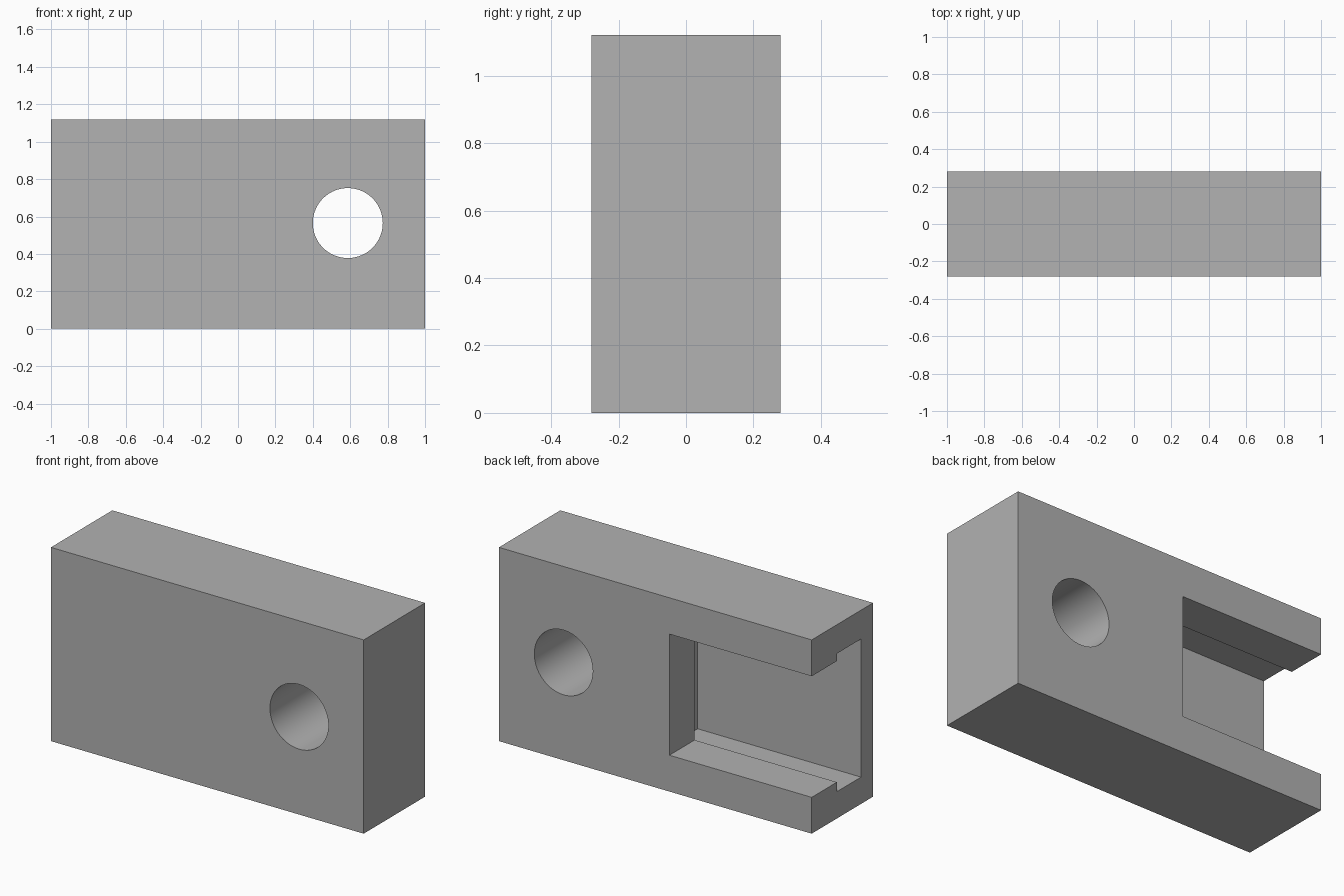
import bpy
import math

cube = bpy.data.objects.get("Cube")
if cube:
    bpy.data.objects.remove(cube, do_unlink=True)

LENGTH, DEPTH, HEIGHT = 2.0, 0.56, 1.12
END, BACK = -LENGTH / 2, DEPTH / 2
PAST = 0.1  # how far cutters poke out of the block

grey = bpy.data.materials.new("grey")
grey.use_nodes = True
colour = (0.445, 0.445, 0.445, 1)
grey.diffuse_color = colour
grey.node_tree.nodes["Principled BSDF"].inputs["Base Color"].default_value = colour


def box(name, x, y, z):
    """Box spanning the given (low, high) ranges."""
    spans = (x, y, z)
    bpy.ops.mesh.primitive_cube_add(size=1, location=[sum(s) / 2 for s in spans])
    ob = bpy.context.object
    ob.name = name
    ob.scale = [s[1] - s[0] for s in spans]
    bpy.ops.object.transform_apply(location=True, rotation=True, scale=True)
    ob.data.materials.append(grey)
    return ob


def cut(target, cutter):
    """Subtract the cutter, then discard it."""
    cutter.hide_render = True
    mod = target.modifiers.new("cut", 'BOOLEAN')
    mod.operation = 'DIFFERENCE'
    mod.solver = 'EXACT'
    mod.object = cutter
    bpy.context.view_layer.objects.active = target
    bpy.ops.object.modifier_apply(modifier=mod.name)
    bpy.data.objects.remove(cutter, do_unlink=True)


# Main block
block = box("slotted_block", (END, -END), (-BACK, BACK), (0, HEIGHT))

# Stepped slot, open at the back and at one end
cut(block, box("slot_mouth", (END - PAST, -0.09), (0, BACK + PAST), (0.21, 0.91)))
cut(block, box("slot_channel", (END - PAST, 0.045), (-0.17, 0.05), (0.155, 0.953)))

# Round through hole
bpy.ops.mesh.primitive_cylinder_add(vertices=96, radius=0.187, depth=DEPTH + PAST,
                                    location=(0.587, 0, 0.565),
                                    rotation=(math.pi / 2, 0, 0))
hole = bpy.context.object
hole.name = "through_hole"
hole.data.materials.append(grey)
cut(block, hole)

# Smooth hole wall, sharp edges elsewhere
bpy.ops.object.select_all(action='DESELECT')
block.select_set(True)
bpy.context.view_layer.objects.active = block
bpy.ops.object.shade_smooth_by_angle(angle=math.radians(30))
